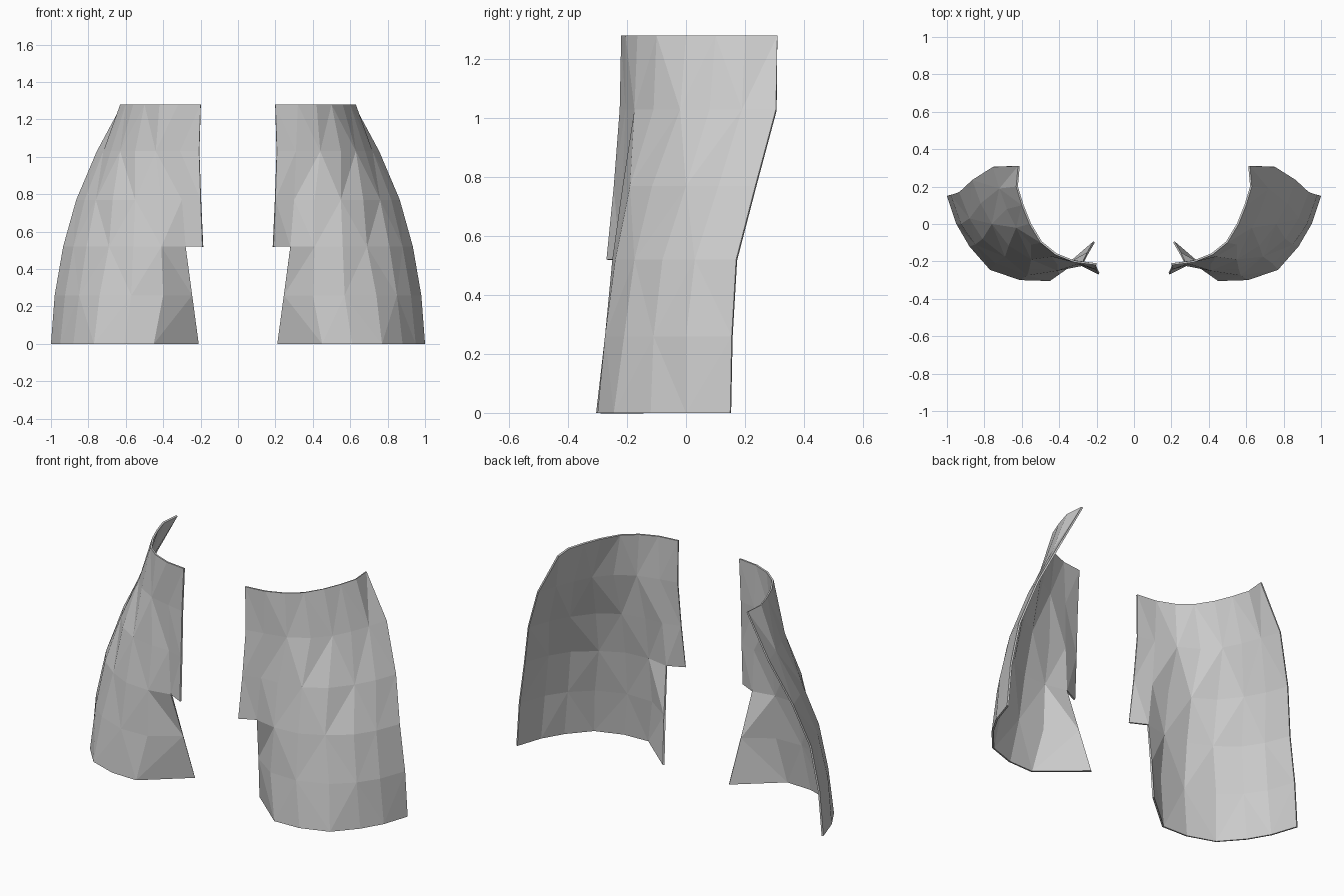
import bpy

if "Cube" in bpy.data.objects:
    bpy.data.objects.remove(bpy.data.objects["Cube"])

# Single plain grey
grey = bpy.data.materials.new("plain_grey")
grey.diffuse_color = (0.6, 0.6, 0.6, 1)
grey.use_nodes = True
grey.node_tree.nodes["Principled BSDF"].inputs["Base Color"].default_value = grey.diffuse_color

# Cross-sections of the outer surface, inner front edge to rear edge (x, y)
ROWS = [
    (0.00, [(.21, -.10), (.45, -.305), (.61, -.30), (.77, -.245), (.88, -.12), (.95, 0), (1.0, .15)]),
    (0.26, [(.245, -.16), (.40, -.27), (.57, -.275), (.74, -.21), (.85, -.11), (.925, 0), (.98, .155)]),
    (0.52, [(.28, -.225), (.41, -.25), (.56, -.24), (.69, -.175), (.81, -.08), (.88, .03), (.935, .17)]),
    (0.77, [(.30, -.215), (.41, -.215), (.55, -.19), (.67, -.115), (.76, 0), (.82, .11), (.865, .235)]),
    (1.03, [(.31, -.205), (.44, -.175), (.55, -.11), (.63, -.02), (.68, .08), (.72, .19), (.755, .305)]),
    (1.28, [(.32, -.205), (.42, -.165), (.50, -.10), (.56, 0), (.60, .10), (.63, .20), (.62, .31)]),
]
# Front flap edge, present only on the upper rows
FLAP = [(.19, -.27, .52), (.20, -.245, .77), (.208, -.225, 1.03), (.20, -.22, 1.28)]


def panel(name, side):
    n = len(ROWS[0][1])
    verts = [(side * x, y, z) for z, row in ROWS for x, y in row]
    verts += [(side * x, y, z) for x, y, z in FLAP]
    flap = n * len(ROWS)
    faces = []

    def quad(a, b, c, d, flip):
        # Split each cell into two flat facets
        tris = [(a, b, d), (b, c, d)] if flip else [(a, b, c), (a, c, d)]
        faces.extend(t if side > 0 else t[::-1] for t in tris)

    # Curved body
    for r in range(len(ROWS) - 1):
        for c in range(n - 1):
            a = r * n + c
            quad(a, a + 1, a + n + 1, a + n, (r + c) % 2 == 0)
    # Front flap
    for r in range(3):
        a = (r + 2) * n
        quad(flap + r, a, a + n, flap + r + 1, r % 2 == 0)

    mesh = bpy.data.meshes.new(name)
    mesh.from_pydata(verts, [], faces)
    mesh.materials.append(grey)
    obj = bpy.data.objects.new(name, mesh)
    bpy.context.collection.objects.link(obj)
    # Thin sheet thickness, growing inward
    solid = obj.modifiers.new("thickness", 'SOLIDIFY')
    solid.thickness = 0.01
    solid.offset = -1


panel("right_panel", 1)
panel("left_panel", -1)
